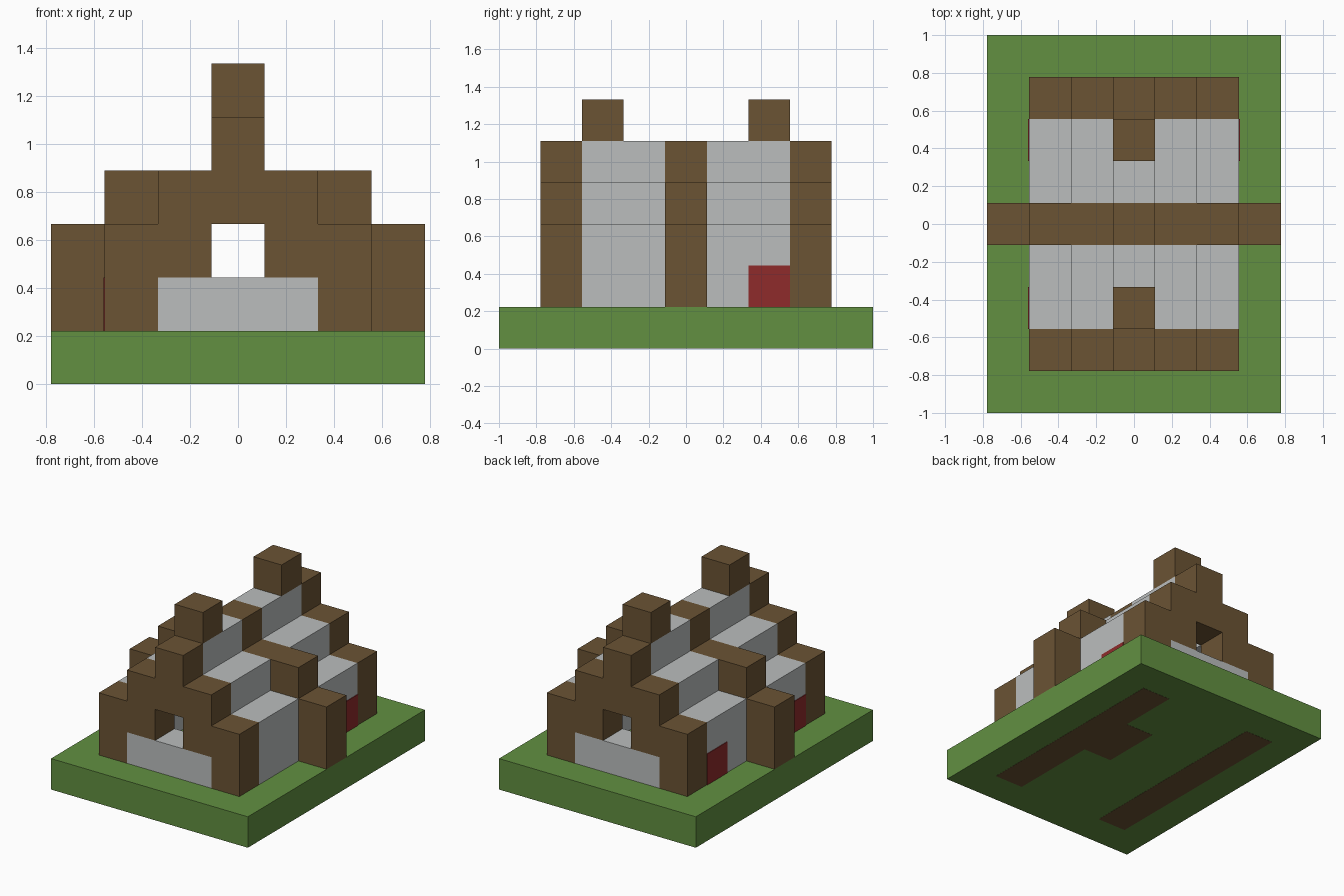
import bpy
import bmesh

cube = bpy.data.objects.get("Cube")
if cube:
    bpy.data.objects.remove(cube, do_unlink=True)

U = 2 / 9        # edge of one building block
THIN = 0.02      # painted plate thickness, in blocks


def material(name, r, g, b):
    m = bpy.data.materials.new(name)
    m.use_nodes = True
    m.diffuse_color = (r, g, b, 1)
    m.node_tree.nodes["Principled BSDF"].inputs["Base Color"].default_value = (r, g, b, 1)
    return m


GREEN = material("grass green", 0.122, 0.279, 0.053)
BROWN = material("timber brown", 0.147, 0.087, 0.034)
GREY = material("pale grey", 0.497, 0.515, 0.515)
RED = material("dark red", 0.275, 0.024, 0.024)


def extrude(name, outline, y0, y1, mat):
    """Extrude an (x, z) outline, given in blocks, from y0 to y1."""
    bm = bmesh.new()
    face = bm.faces.new([bm.verts.new((x * U, y0 * U, z * U)) for x, z in outline])
    new = bmesh.ops.extrude_face_region(bm, geom=[face])["geom"]
    bmesh.ops.translate(bm, vec=(0, (y1 - y0) * U, 0),
                        verts=[v for v in new if isinstance(v, bmesh.types.BMVert)])
    bmesh.ops.recalc_face_normals(bm, faces=bm.faces)
    mesh = bpy.data.meshes.new(name)
    bm.to_mesh(mesh)
    bm.free()
    mesh.materials.append(mat)
    obj = bpy.data.objects.new(name, mesh)
    bpy.context.collection.objects.link(obj)
    return obj


def box(name, x0, x1, y0, y1, z0, z1, mat):
    return extrude(name, [(x0, z0), (x1, z0), (x1, z1), (x0, z1)], y0, y1, mat)


def mirrored(half):
    return half + [(-x, z) for x, z in reversed(half)]


def arch(name, outer, inner, y0, y1, mat):
    """Symmetric stepped shell: right halves of the outer and inner outlines."""
    return extrude(name, mirrored(outer) + mirrored(inner)[::-1], y0, y1, mat)


# Stepped outlines of the house, the middle rib and the openings
HOUSE = [(2.5, 1), (2.5, 3), (1.5, 3), (1.5, 4), (0.5, 4), (0.5, 5)]
RIB = [(3.5, 1), (3.5, 3), (2.5, 3), (2.5, 4), (0.5, 4), (0.5, 5)]
ROOM = [(1.5, 1), (1.5, 3), (0.5, 3), (0.5, 4)]
DOORWAY = [(1.5, 1), (1.5, 2), (0.5, 2), (0.5, 3)]

# Ground slab with brown strips set into its underside
box("ground", -3.5, 3.5, -4.5, 4.5, THIN / 4, 1, GREEN)
for side, label in ((1, "left"), (-1, "right")):
    box(f"{label}_foundation", side * 2 - 0.5, side * 2 + 0.5, -3.42, 3.42, 0, THIN, BROWN)
box("foundation_step", 0.5, 1.5, -0.5, 1.45, 0, THIN, BROWN)

# Timber rib across the middle
arch("middle_rib", RIB, ROOM, -0.5, 0.5, BROWN)

# Front and back halves of the house
for s, label in ((-1, "front"), (1, "back")):
    arch(f"{label}_walls_and_roof", HOUSE, ROOM, s * 0.5, s * 2.5, GREY)
    arch(f"{label}_gable", HOUSE, DOORWAY, s * 2.5, s * 3.5, BROWN)
    box(f"{label}_doorstep", -1.5, 1.5, s * 2.5, s * 3.5, 1, 2, GREY)
    box(f"{label}_finial", -0.5, 0.5, s * 2 - 0.5, s * 2 + 0.5, 5, 6, BROWN)

# Red panels on the side walls
for sx, sy in ((1, 1), (-1, 1), (-1, -1)):
    box("red_panel", sx * 2.48, sx * (2.5 + THIN), sy * 1.5, sy * 2.5, 1, 2, RED)
